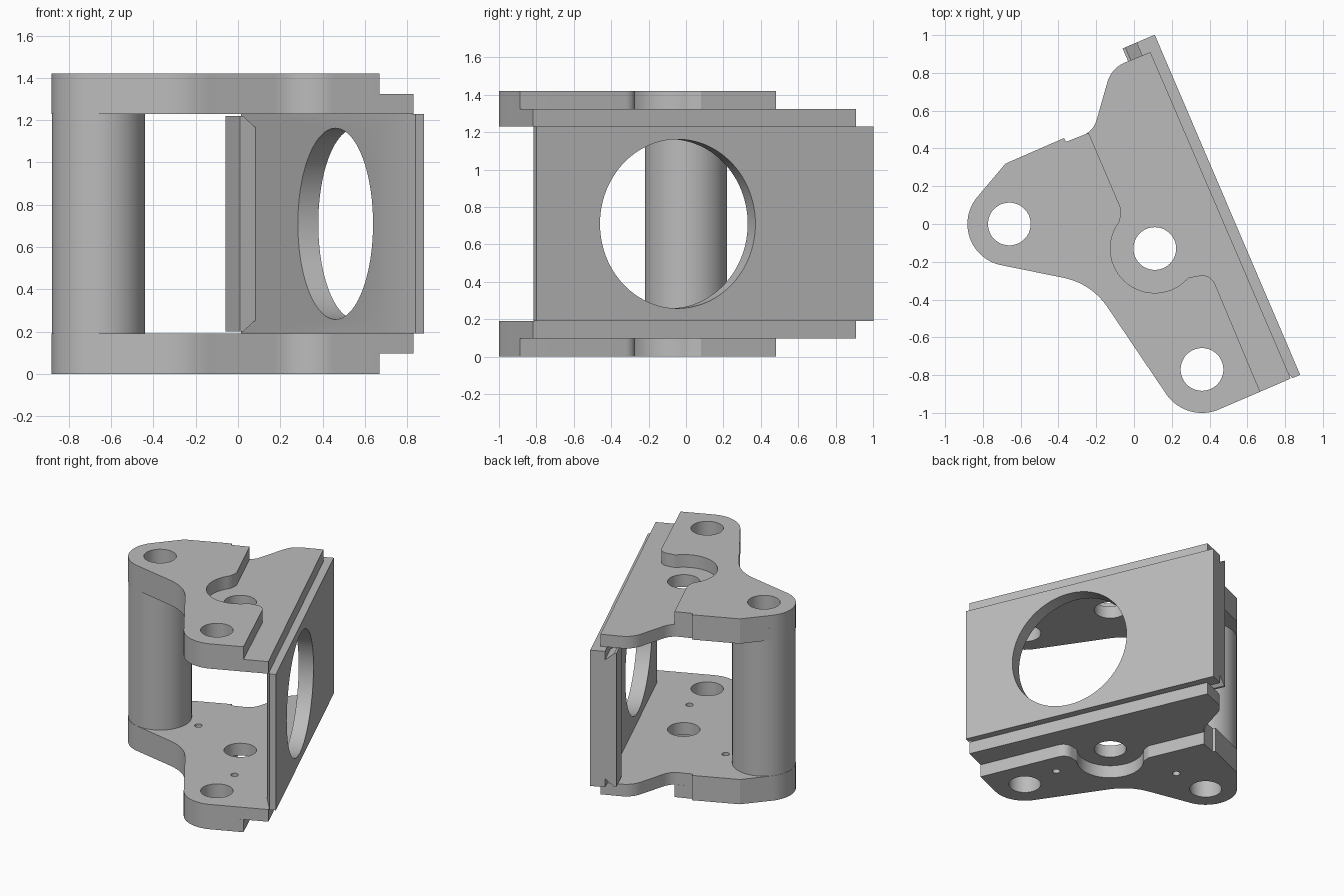
import bpy
import bmesh
import math
from mathutils import Vector, Matrix

cube = bpy.data.objects.get("Cube")
if cube:
    bpy.data.objects.remove(cube)

grey = bpy.data.materials.new("machined_grey")
grey.use_nodes = True
COLOUR = (0.5, 0.5, 0.5, 1)
grey.diffuse_color = COLOUR
grey.node_tree.nodes["Principled BSDF"].inputs["Base Color"].default_value = COLOUR

HEIGHT = 1.42
LEDGE, DECK = 0.097, 0.19          # outer layer and total thickness of each deck
PILLAR, CENTRE, FRONT = (-0.66, 0), (0.11, -0.13), (0.36, -0.77)
N = Vector((0.919, 0.393, 0)).normalized()   # outward normal of the angled wall
T = Vector((-N.y, N.x, 0))                   # direction along the wall
Z = Vector((0, 0, 1))


def arc(centre, radius, start, end, steps=20):
    angles = [math.radians(start + (end - start) * i / steps) for i in range(steps + 1)]
    return [(centre[0] + radius * math.cos(a), centre[1] + radius * math.sin(a)) for a in angles]


def fillet(before, corner, after, length, steps=10):
    """Rounded corner whose tangent points lie a given length from the corner."""
    c = Vector(corner)
    p = c + (Vector(before) - c).normalized() * length
    q = c + (Vector(after) - c).normalized() * length
    return [tuple(p.lerp(c, i / steps).lerp(c.lerp(q, i / steps), i / steps))
            for i in range(steps + 1)]


def extrude(name, points, low, high, axes=(Vector((1, 0, 0)), Vector((0, 1, 0)), Z)):
    """Prism from a 2D outline in the first two axes, swept along the third."""
    u, v, w = axes
    bm = bmesh.new()
    face = bm.faces.new([bm.verts.new(u * a + v * b + w * low) for a, b in points])
    swept = bmesh.ops.extrude_face_region(bm, geom=[face])
    top = [g for g in swept["geom"] if isinstance(g, bmesh.types.BMVert)]
    bmesh.ops.translate(bm, verts=top, vec=w * (high - low))
    bmesh.ops.recalc_face_normals(bm, faces=bm.faces)
    mesh = bpy.data.meshes.new(name)
    bm.to_mesh(mesh)
    bm.free()
    mesh.materials.append(grey)
    obj = bpy.data.objects.new(name, mesh)
    bpy.context.collection.objects.link(obj)
    return obj


def drill(obj, centre, radius, axes=None, low=-1, high=2, steps=64):
    """Cut a round hole through an object."""
    circle = arc(centre, radius, 0, 360, steps)[:-1]
    cutter = extrude("cutter", circle, low, high, *([axes] if axes else []))
    cutter.hide_render = True
    mod = obj.modifiers.new("hole", "BOOLEAN")
    mod.object, mod.operation, mod.solver = cutter, "DIFFERENCE", "EXACT"
    bpy.context.view_layer.objects.active = obj
    bpy.ops.object.modifier_apply(modifier=mod.name)
    bpy.data.objects.remove(cutter)


# Shared outline around the pillar and front lug
lug_end = (0.45, -0.982)
waist = (-0.225, -0.315)
rear = [(-0.36, 0.435), (-0.37, 0.455), (-0.68, 0.32)]
rear += arc(PILLAR, 0.222, 138, 259)
rear += fillet((-0.70, -0.218), waist, (0.17, -0.90), 0.155)
rear += arc(FRONT, 0.23, 215, 293)

# Thin layer reaches the wall; thick layer stops at the curved step
shoulder, neck = (-0.12, 0.825), (-0.215, 0.49)
full_outline = rear + [(0.83, -0.818), (0.087, 0.91)]
full_outline += fillet((0.087, 0.91), shoulder, neck, 0.08)
full_outline += fillet(shoulder, neck, rear[0], 0.065)

step_line = [(0.668, -0.888)]
step_line += fillet((0.668, -0.888), (0.405, -0.26), (0.29, -0.285), 0.07)
step_line += [(0.29, -0.283)]
step_line += arc(CENTRE, 0.235, 310, 143, 28)
step_line += [(-0.07, 0.045), (-0.068, 0.08), (-0.24, 0.482)]
raised_outline = rear + step_line

# Lower and upper decks, mirrored about mid height
parts = []
for label in ("lower", "upper"):
    layers = (("deck", full_outline, LEDGE, DECK), ("raised_deck", raised_outline, 0, LEDGE))
    for name, outline, low, high in layers:
        if label == "upper":
            low, high = HEIGHT - high, HEIGHT - low
        deck = extrude(f"{label}_{name}", outline, low, high)
        for hole in (PILLAR, FRONT) + ((CENTRE,) if name == "deck" else ()):
            drill(deck, hole, 0.113)
        if label == "lower":
            for hole in ((-0.36, 0.034), (0.31, -0.485)):
                drill(deck, hole, 0.027, steps=24)
        parts.append(deck)

# Hollow pillar joining the decks
pillar = extrude("pillar", arc(PILLAR, 0.22, 0, 360, 64)[:-1], DECK, HEIGHT - DECK)
drill(pillar, PILLAR, 0.113)
parts.append(pillar)

# Angled wall with tapered near end and a large round window
wall_section = [(0.495, 0.878), (0.39, 0.878), (0.39, -0.883), (0.45, -1.08), (0.495, -1.08)]
wall = extrude("angled_wall", wall_section, DECK, HEIGHT - DECK, (N, T, Z))
drill(wall, (-0.26, HEIGHT / 2), 0.452, (T, Z, N), 0.2, 0.7, 96)
parts.append(wall)

# Lip on the far end of the wall, sloped at top and bottom
lip_section = [(0.31, 0.20), (0.325, 0.20), (0.39, 0.255),
               (0.39, 1.165), (0.325, 1.22), (0.31, 1.22)]
parts.append(extrude("wall_lip", lip_section, 0.70, 0.878, (N, Z, T)))

# Smooth the curves and keep the edges crisp
bpy.ops.object.select_all(action="DESELECT")
for obj in parts:
    obj.select_set(True)
bpy.context.view_layer.objects.active = parts[0]
bpy.ops.object.shade_smooth_by_angle(angle=math.radians(25))
